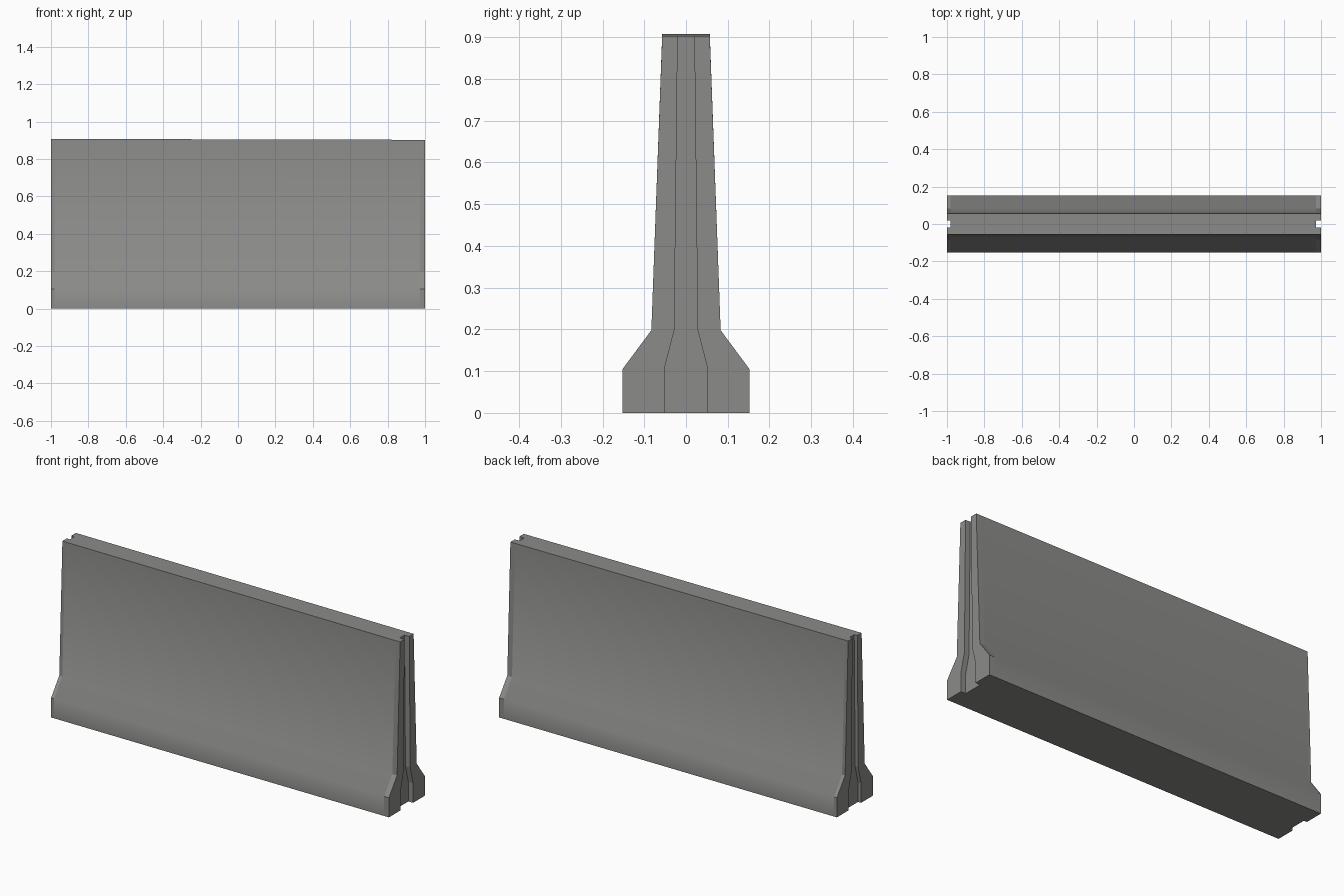
import bpy, bmesh, math

if "Cube" in bpy.data.objects:
    bpy.data.objects.remove(bpy.data.objects["Cube"])

# Cross-section levels: height, half width, half width of the end groove
LEVELS = [(0.0, 0.152, 0.052), (0.105, 0.152, 0.052),
          (0.198, 0.083, 0.028), (0.905, 0.057, 0.02)]
XL, XR = -0.982, 0.972      # groove floors at the left and right ends
TOP_SLOPE = 0.0025          # the top is slightly higher at the left

concrete = bpy.data.materials.new("concrete grey")
concrete.diffuse_color = (0.26, 0.26, 0.25, 1)
concrete.use_nodes = True
concrete.node_tree.nodes["Principled BSDF"].inputs["Base Color"].default_value = concrete.diffuse_color


def outline(w, g):
    """Plan outline of the barrier with a groove in each end."""
    front = [(-1, -w), (XL, -w), (XR, -w), (1, -w), (1, -g), (XR, -g)]
    back = [(x, -y) for x, y in reversed(front)]
    return front + back + [(-1, g), (XL, g), (XL, -g), (-1, -g)]


# Barrier body: loft the outline through the levels
bm = bmesh.new()
rings = []
for z, w, g in LEVELS:
    slope = TOP_SLOPE if z > 0.5 else 0
    rings.append([bm.verts.new((x, y, z - slope * x)) for x, y in outline(w, g)])
n = len(rings[0])
for a, b in zip(rings, rings[1:]):
    for i in range(n):
        j = (i + 1) % n
        bm.faces.new((a[i], a[j], b[j], b[i]))
bm.faces.new(rings[0][::-1])
bm.faces.new(rings[-1])
bmesh.ops.recalc_face_normals(bm, faces=bm.faces)

# Long sides are smooth; the narrow end strips stay flat
for f in bm.faces:
    f.smooth = abs(f.calc_center_median().x) < 0.5 and abs(f.normal.y) > 0.5
for e in bm.edges:
    e.smooth = e.calc_face_angle(0) < math.radians(40)

mesh = bpy.data.meshes.new("barrier_body")
bm.to_mesh(mesh)
bm.free()
mesh.materials.append(concrete)
body = bpy.data.objects.new("barrier_body", mesh)
bpy.context.collection.objects.link(body)
